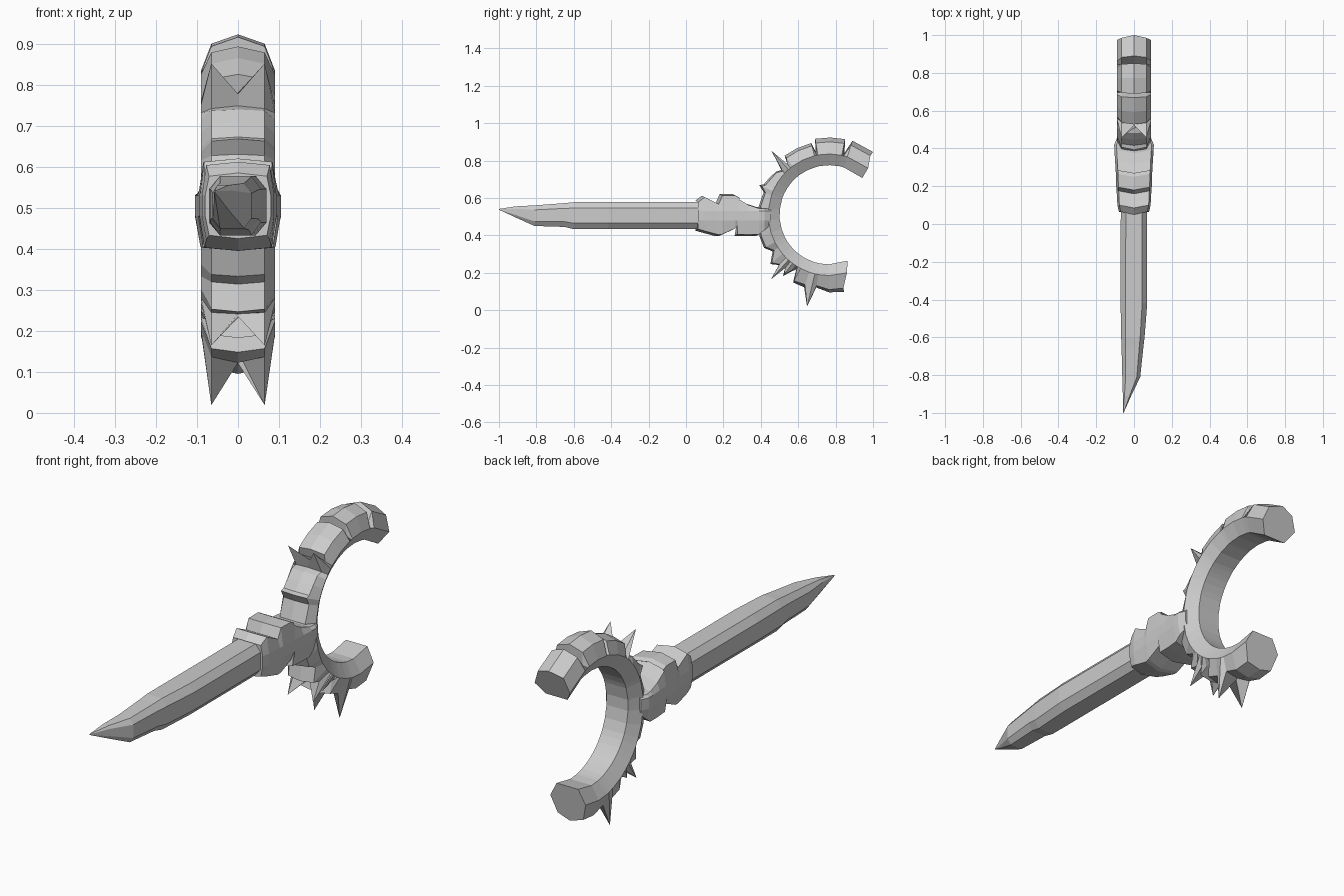
import bpy, bmesh, math


def loft(name, sections):
    """Skin a list of equal-length closed cross-sections and cap both ends."""
    bm = bmesh.new()
    rows = [[bm.verts.new(p) for p in s] for s in sections]
    n = len(rows[0])
    for a, b in zip(rows, rows[1:]):
        for i in range(n):
            j = (i + 1) % n
            bm.faces.new((a[i], a[j], b[j], b[i]))
    bm.faces.new(rows[0])
    bm.faces.new(rows[-1])
    bmesh.ops.recalc_face_normals(bm, faces=bm.faces)
    me = bpy.data.meshes.new(name)
    bm.to_mesh(me)
    bm.free()
    ob = bpy.data.objects.new(name, me)
    bpy.context.collection.objects.link(ob)
    return ob


# Open ring: (angle, ridge radius, edge radius); edge > ridge makes a spike pair
CY, CZ = 0.765, 0.51
ring_rows = [
    (55, .41, .385), (72.5, .415, .39), (76, .34, .33),
    (78, .413, .39), (89, .413, .39), (100.5, .413, .39), (102, .345, .335),
    (104, .395, .38), (116, .395, .38), (127, .395, .38), (129.5, .35, .35),
    (132, .36, .46), (137, .35, .34), (141, .365, .36), (148, .375, .365),
    (155, .385, .375), (157, .405, .39), (161, .37, .36), (174, .38, .37),
    (185, .38, .37), (197, .39, .38), (207, .39, .38), (213, .36, .35),
    (220, .41, .40), (225, .38, .375), (228, .37, .465), (230.5, .36, .37),
    (233, .41, .40), (236, .37, .36), (239, .34, .33),
    (242, .41, .40), (251, .41, .395), (256.5, .37, .505), (260, .395, .385),
    (270, .415, .40), (281, .42, .40),
]


def ring_section(row, inner_angle, side_angle):
    outer, ridge, edge = row

    def at(x, r, deg):
        a = math.radians(deg)
        return (x, CY + r * math.cos(a), CZ + r * math.sin(a))
    return [at(0, ridge, outer), at(.065, edge, outer), at(.09, .325, side_angle),
            at(.055, .265, inner_angle), at(-.055, .265, inner_angle),
            at(-.09, .325, side_angle), at(-.065, edge, outer)]


sections = []
for k, row in enumerate(ring_rows):
    inner = side = row[0]
    if k == 0:
        inner, side = 48, 50
    elif k == len(ring_rows) - 1:
        inner, side = 292, 287
    sections.append(ring_section(row, inner, side))
loft("spiked_ring", sections)

# Stepped collar: (y, top, bottom, half width)
collar_rows = [
    (.065, .585, .425, .080), (.10, .612, .415, .088), (.175, .575, .395, .092),
    (.195, .62, .398, .094), (.265, .62, .43, .096), (.285, .61, .455, .097),
    (.275, .605, .397, .097), (.335, .57, .395, .10), (.39, .552, .397, .104),
    (.42, .55, .42, .105), (.455, .55, .45, .09),
]
collar = []
for y, t, b, w in collar_rows:
    e = w * .88
    collar.append([(0, y - .015, t), (e, y, t - .008), (w, y, .53), (w, y, .48),
                   (e, y, b + .008), (0, y - .015, b),
                   (-e, y, b + .008), (-w, y, .48), (-w, y, .53), (-e, y, t - .008)])
loft("collar", collar)

# Octagonal shaft whittled to an off-centre point: (y, left, right, bottom, top)
shaft_rows = [
    (.10, -.07, .07, .433, .577), (-.42, -.071, .07, .433, .577),
    (-.60, -.068, .056, .433, .577), (-.65, -.066, .05, .445, .572),
    (-.81, -.062, .033, .45, .56), (-.91, -.059, -.015, .495, .555),
    (-1.0, -.058, -.055, .537, .541),
]
shaft = []
for y, l, r, b, t in shaft_rows:
    cx, cz = .19 * (r - l), .22 * (t - b)
    shaft.append([(l + cx, y, t), (r - cx, y, t), (r, y, t - cz), (r, y, b + cz),
                  (r - cx, y, b), (l + cx, y, b), (l, y, b + cz), (l, y, t - cz)])
loft("pointed_shaft", shaft)
